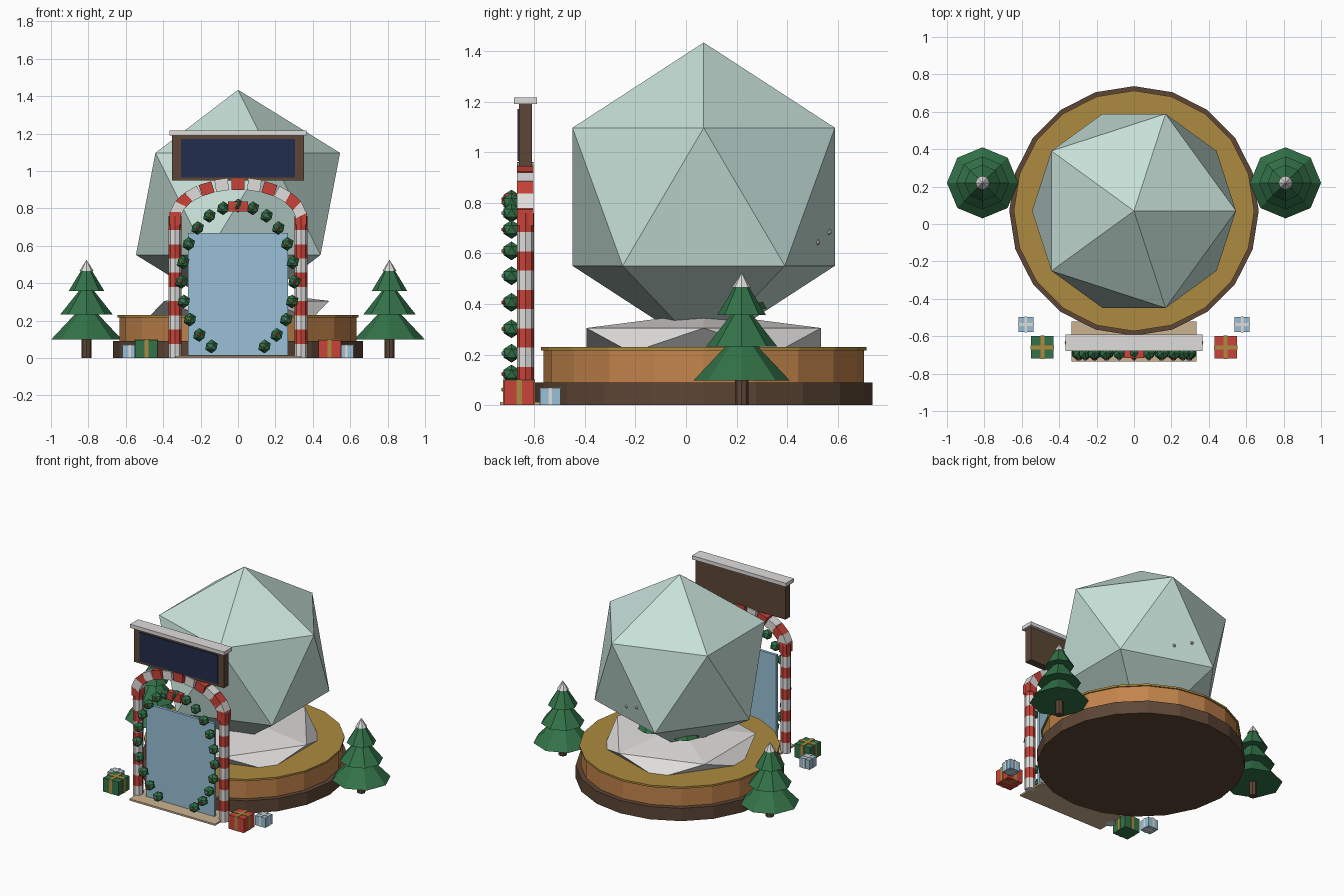
import bpy, bmesh
from math import sin, cos, radians, pi
from mathutils import Matrix, Vector

cube = bpy.data.objects.get("Cube")
if cube:
    bpy.data.objects.remove(cube)

PALETTE = {
    "frosted_glass": (0.57, 0.75, 0.69), "snow_white": (0.74, 0.73, 0.72),
    "gold": (0.42, 0.26, 0.05), "warm_wood": (0.54, 0.23, 0.07),
    "dark_brown": (0.11, 0.062, 0.036), "pine_green": (0.033, 0.17, 0.066),
    "candy_red": (0.58, 0.055, 0.04), "ice_blue": (0.32, 0.53, 0.68),
    "night_navy": (0.016, 0.027, 0.075), "tan_mat": (0.6, 0.45, 0.28),
}
MATS = {}
for name, rgb in PALETTE.items():
    m = bpy.data.materials.new(name)
    m.use_nodes = True
    m.diffuse_color = (*rgb, 1)
    m.node_tree.nodes["Principled BSDF"].inputs["Base Color"].default_value = (*rgb, 1)
    MATS[name] = m


class Part:
    """Collects primitives of several colours into one object."""

    def __init__(self, name):
        self.name, self.bm, self.colours = name, bmesh.new(), []

    def paint(self, verts, colour):
        if colour not in self.colours:
            self.colours.append(colour)
        index = self.colours.index(colour)
        for face in {f for v in verts for f in v.link_faces}:
            face.material_index = index

    def box(self, colour, centre, size, tilt=0):
        mat = (Matrix.Translation(centre) @ Matrix.Rotation(tilt, 4, "Y")
               @ Matrix.Diagonal((*size, 1)))
        self.paint(bmesh.ops.create_cube(self.bm, size=1, matrix=mat)["verts"], colour)

    def cone(self, colour, x, y, z0, z1, r0, r1, sides):
        mat = Matrix.Translation((x, y, (z0 + z1) / 2))
        made = bmesh.ops.create_cone(self.bm, cap_ends=True, segments=sides, radius1=r0,
                                     radius2=r1, depth=z1 - z0, matrix=mat)
        self.paint(made["verts"], colour)

    def ball(self, colour, centre, size):
        mat = Matrix.Translation(centre) @ Matrix.Diagonal((*size, 1))
        made = bmesh.ops.create_icosphere(self.bm, subdivisions=1, radius=1, matrix=mat)
        self.paint(made["verts"], colour)

    def done(self):
        mesh = bpy.data.meshes.new(self.name)
        self.bm.to_mesh(mesh)
        self.bm.free()
        for c in self.colours:
            mesh.materials.append(MATS[c])
        obj = bpy.data.objects.new(self.name, mesh)
        bpy.context.collection.objects.link(obj)


CY = 0.07       # globe and base centre in y
GATE_Y = -0.635

# Round base in two tiers with a gold top
base = Part("base")
base.cone("dark_brown", 0, CY, 0, 0.09, 0.667, 0.667, 20)
base.cone("warm_wood", 0, CY, 0.09, 0.217, 0.634, 0.634, 20)
base.cone("gold", 0, CY, 0.217, 0.23, 0.643, 0.643, 20)
base.done()

# Snow mound under the globe
mound = Part("snow_mound")
mound.ball("snow_white", (0, CY, 0.257), (0.545, 0.545, 0.108))
mound.done()

# Faceted globe
globe = Part("globe")
globe.ball("frosted_glass", (0, CY, 0.824), (0.61, 0.61, 0.61))
globe.done()

# Small trees and flakes just breaking the globe surface
inner = Part("globe_scenery")
for x, y in ((0.1, 0.215), (-0.12, 0.19)):
    inner.cone("pine_green", x, y, 0.38, 0.56, 0.105, 0, 8)
for spot in ((0.1, 0.52, 0.645), (-0.01, 0.565, 0.685)):
    inner.ball("snow_white", spot, (0.012, 0.012, 0.012))
inner.done()


def pine(name, x, y):
    tree = Part(name)
    tree.cone("dark_brown", x, y, 0, 0.12, 0.027, 0.027, 8)
    for z0, z1, r in ((0.098, 0.3, 0.19), (0.232, 0.41, 0.141), (0.357, 0.515, 0.096)):
        tree.cone("pine_green", x, y, z0, z1, r, 0, 8)
    tree.cone("snow_white", x, y, 0.465, 0.525, 0.038, 0, 8)
    tree.done()


def gift(name, x, y, size, height, paper, ribbon):
    g = Part(name)
    g.box(paper, (x, y, height / 2), (size, size, height))
    g.box(ribbon, (x, y, height / 2 + 0.002), (size * 0.18, size + 0.006, height + 0.004))
    g.box(ribbon, (x, y, height / 2 + 0.002), (size + 0.006, size * 0.18, height + 0.004))
    g.done()


def post(name, x):
    p = Part(name)
    count, step = 10, 0.076
    for i in range(count):
        colour = "candy_red" if i % 2 else "snow_white"
        p.cone(colour, x, GATE_Y, i * step, (i + 1) * step, 0.034, 0.034, 8)
    p.done()


for side, word in ((1, "left"), (-1, "right")):
    pine(word + "_pine", side * 0.81, 0.22)
    post(word + "_candy_post", side * 0.337)
    gift(word + "_large_gift", side * 0.49, -0.66, 0.12, 0.097,
         "candy_red" if side > 0 else "pine_green", "gold")
    gift(word + "_small_gift", side * 0.578, -0.537, 0.08, 0.067, "ice_blue", "snow_white")

# Striped arch of tilted blocks over the posts
arch = Part("candy_arch")
RX, RZ, Z0 = 0.335, 0.185, 0.745
for k in range(-6, 7):
    a = radians(15 * k)
    tilt = Vector((RX * cos(a), -RZ * sin(a)))
    angle = -tilt.angle_signed(Vector((1, 0)))
    arch.box("snow_white" if k % 2 else "candy_red",
             (RX * sin(a), GATE_Y, Z0 + RZ * cos(a)),
             (0.07, 0.066, 0.062), angle if abs(k) < 6 else pi / 2)
arch.done()

# Blue door panel and mat
door = Part("door_panel")
door.box("ice_blue", (0, GATE_Y, 0.34), (0.535, 0.02, 0.655))
door.done()
mat_part = Part("door_mat")
mat_part.box("tan_mat", (0, -0.628, 0.006), (0.67, 0.215, 0.012))
mat_part.done()

# Garland of leaf balls with baubles, and a bow at its top
garland = Part("garland")
baubles = ("gold", "candy_red", "ice_blue")
for i in range(21):
    a = radians(-62 + 15.2 * i)
    x, z = 0.302 * cos(a), 0.415 + 0.4 * sin(a)
    garland.ball("pine_green", (x, -0.69, z), (0.037, 0.037, 0.037))
    garland.ball(baubles[i % 3], (x, -0.72, z), (0.011, 0.011, 0.011))
garland.done()
bow = Part("bow")
bow.box("candy_red", (0, -0.695, 0.81), (0.105, 0.042, 0.056))
bow.done()

# Blank sign with a snowy cap
sign = Part("sign")
sign.box("dark_brown", (0, GATE_Y, 1.07), (0.704, 0.052, 0.244))
sign.box("night_navy", (0, -0.662, 1.068), (0.61, 0.009, 0.205))
sign.box("snow_white", (0, GATE_Y, 1.203), (0.735, 0.09, 0.026))
sign.done()
